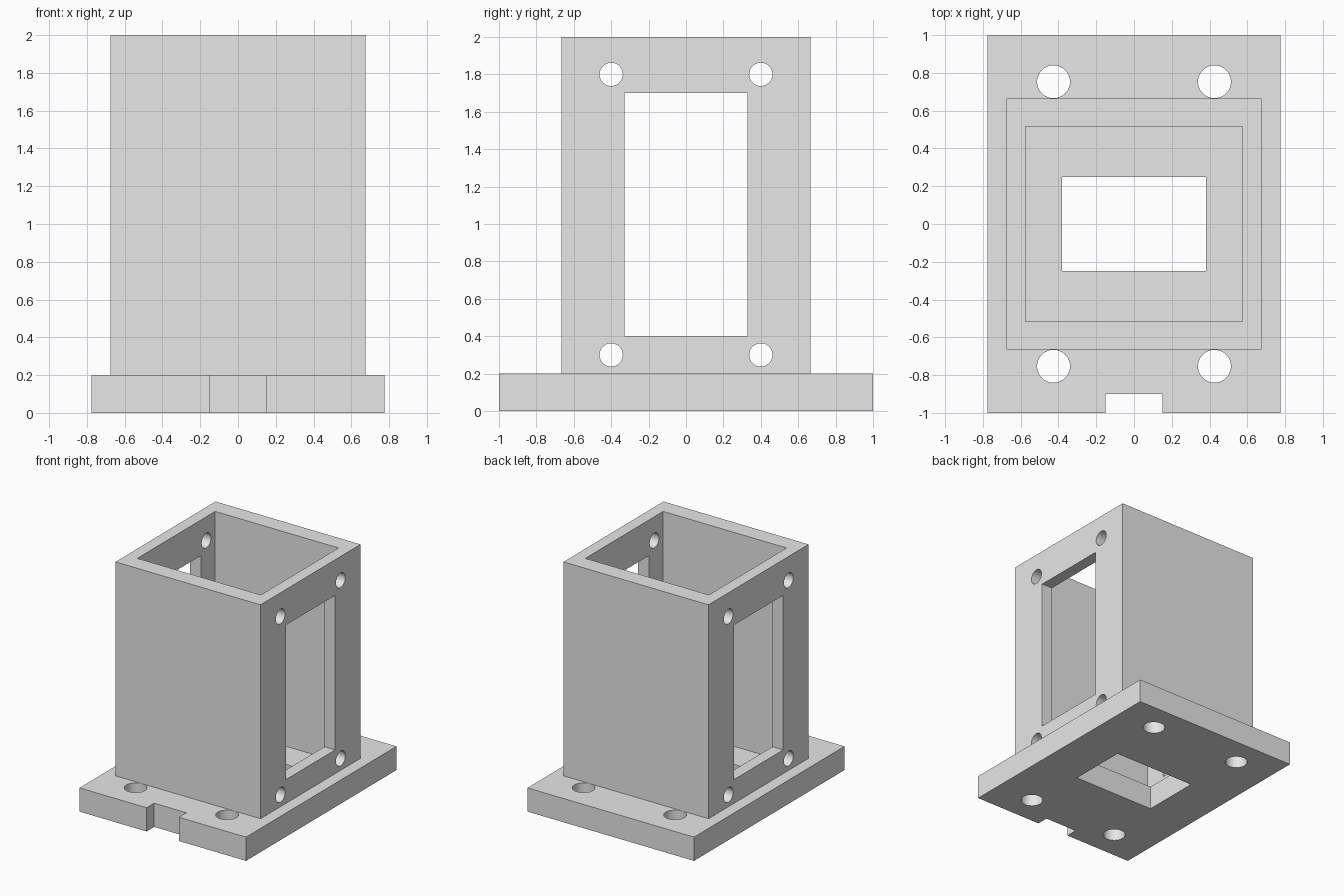
import bpy
from math import pi

cube = bpy.data.objects.get("Cube")
if cube:
    bpy.data.objects.remove(cube, do_unlink=True)

grey = bpy.data.materials.new("light_grey")
grey.use_nodes = True
grey.diffuse_color = (0.8, 0.8, 0.8, 1)
grey.node_tree.nodes["Principled BSDF"].inputs["Base Color"].default_value = (0.8, 0.8, 0.8, 1)


def box(name, low, high):
    """Axis-aligned box between two corners."""
    bpy.ops.mesh.primitive_cube_add(size=1, location=[(a + b) / 2 for a, b in zip(low, high)])
    ob = bpy.context.object
    ob.name = name
    ob.scale = [b - a for a, b in zip(low, high)]
    bpy.ops.object.transform_apply(location=True, rotation=True, scale=True)
    ob.data.materials.append(grey)
    return ob


def drill(name, radius, depth, location, rotation=(0, 0, 0)):
    """Cylindrical cutter."""
    bpy.ops.mesh.primitive_cylinder_add(vertices=48, radius=radius, depth=depth,
                                        location=location, rotation=rotation)
    ob = bpy.context.object
    ob.name = name
    bpy.ops.object.transform_apply(location=True, rotation=True, scale=True)
    ob.data.materials.append(grey)
    return ob


def cut(part, cutter):
    """Subtract the cutter and discard it."""
    mod = part.modifiers.new("cut", 'BOOLEAN')
    mod.operation = 'DIFFERENCE'
    mod.solver = 'EXACT'
    mod.object = cutter
    bpy.ops.object.select_all(action='DESELECT')
    part.select_set(True)
    bpy.context.view_layer.objects.active = part
    bpy.ops.object.modifier_apply(modifier=mod.name)
    bpy.data.objects.remove(cutter, do_unlink=True)


# Base plate with central opening, front notch and four bolt holes
base = box("base_plate", (-0.775, -1, 0), (0.775, 1, 0.2))
cut(base, box("opening_cutter", (-0.38, -0.25, -0.1), (0.38, 0.25, 0.3)))
cut(base, box("notch_cutter", (-0.15, -1.1, -0.1), (0.15, -0.9, 0.3)))
for x in (-0.426, 0.426):
    for y in (-0.753, 0.753):
        cut(base, drill("bolt_cutter", 0.087, 0.6, (x, y, 0.1)))

# Open-topped housing with a window and four screw holes through both sides
housing = box("housing", (-0.675, -0.665, 0.2), (0.675, 0.665, 2))
cut(housing, box("cavity_cutter", (-0.575, -0.517, 0.1), (0.575, 0.517, 2.1)))
cut(housing, box("window_cutter", (-1, -0.328, 0.4), (1, 0.328, 1.7)))
for y in (-0.4, 0.4):
    for z in (0.3, 1.8):
        cut(housing, drill("screw_cutter", 0.062, 2, (0, y, z), (0, pi / 2, 0)))

# Smooth hole walls, crisp edges elsewhere
for part in (base, housing):
    bpy.ops.object.select_all(action='DESELECT')
    part.select_set(True)
    bpy.context.view_layer.objects.active = part
    bpy.ops.object.shade_smooth_by_angle(angle=pi / 6)
